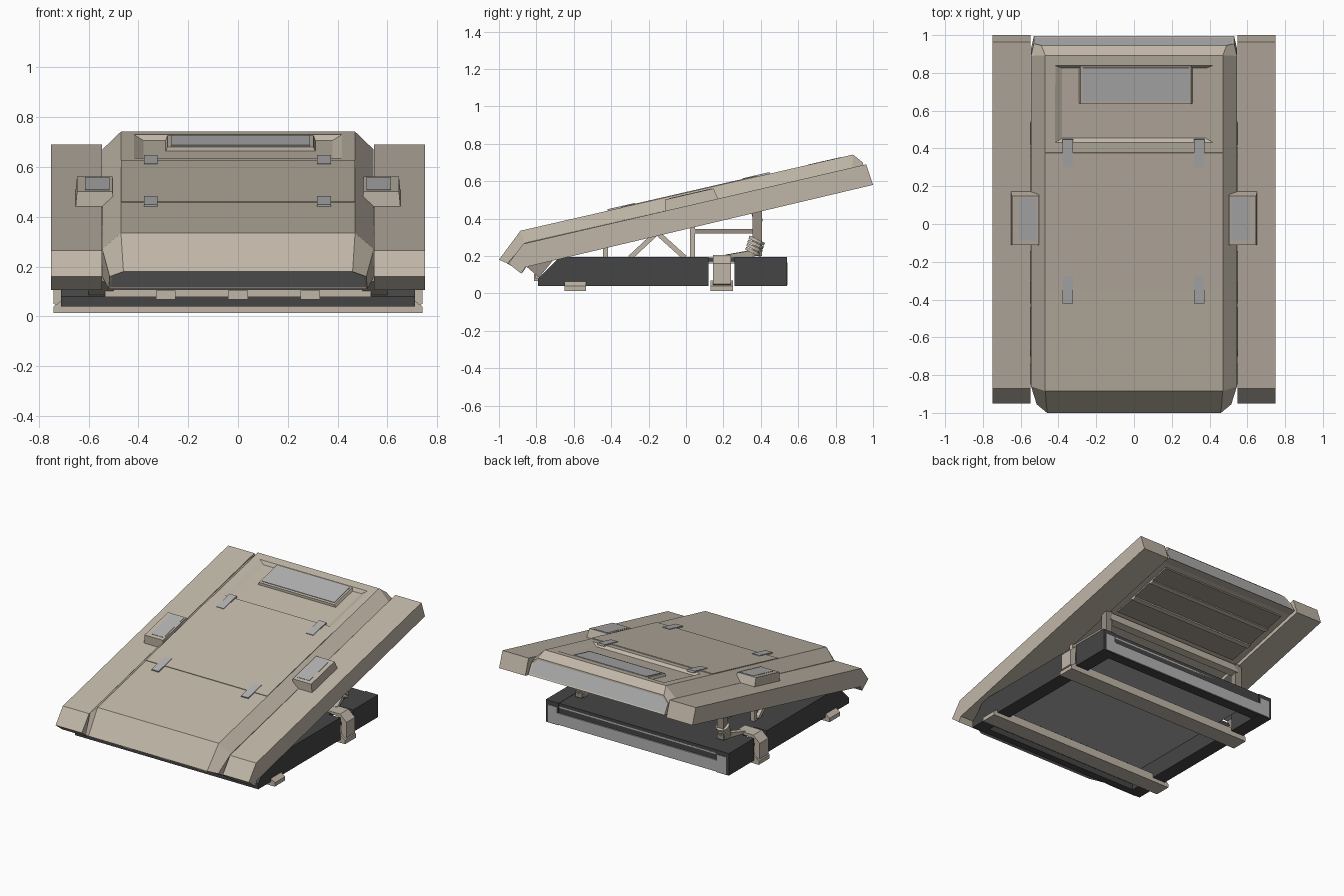
import bpy, bmesh, math
from mathutils import Vector, Matrix

if "Cube" in bpy.data.objects:
    bpy.data.objects.remove(bpy.data.objects["Cube"])

def mat(name, c):
    m = bpy.data.materials.new(name)
    m.diffuse_color = (*c, 1)
    m.use_nodes = True
    m.node_tree.nodes["Principled BSDF"].inputs["Base Color"].default_value = m.diffuse_color
    return m

BEIGE = mat("beige", (0.53, 0.47, 0.39))
DARK = mat("dark_grey", (0.06, 0.06, 0.06))
LIGHT = mat("light_grey", (0.45, 0.45, 0.45))
BROWN = mat("underside", (0.32, 0.28, 0.23))
TILT = math.atan(0.23)

def top(y):
    return 0.538 + 0.229 * y

def finish(name, bm, *mats):
    bmesh.ops.recalc_face_normals(bm, faces=bm.faces)
    me = bpy.data.meshes.new(name)
    bm.to_mesh(me)
    bm.free()
    for m in mats:
        me.materials.append(m)
    ob = bpy.data.objects.new(name, me)
    bpy.context.collection.objects.link(ob)
    return ob

def box(name, loc, size, m, tilt=0.0, taper=1.0):
    bm = bmesh.new()
    bmesh.ops.create_cube(bm, size=1)
    for v in bm.verts:
        k = taper if v.co.z > 0 else 1
        v.co = Vector((v.co.x * size[0] * k, v.co.y * size[1] * k, v.co.z * size[2]))
    bm.transform(Matrix.Translation(loc) @ Matrix.Rotation(tilt, 4, 'X'))
    return finish(name, bm, m)

def prism(name, pts, a, b, m, axis='x'):
    """Extrude a (y,z) profile along x, or an (x,z) profile along y."""
    bm = bmesh.new()
    put = (lambda p, t: (t, p[0], p[1])) if axis == 'x' else (lambda p, t: (p[0], t, p[1]))
    r = [[bm.verts.new(put(p, t)) for p in pts] for t in (a, b)]
    bm.faces.new(r[0])
    bm.faces.new(r[1])
    n = len(pts)
    for i in range(n):
        j = (i + 1) % n
        bm.faces.new((r[0][i], r[0][j], r[1][j], r[1][i]))
    return finish(name, bm, m)

def strut(name, a, b, w, m):
    a, b = Vector(a), Vector(b)
    bm = bmesh.new()
    bmesh.ops.create_cube(bm, size=1)
    bmesh.ops.scale(bm, vec=(w, w, (b - a).length), verts=bm.verts)
    q = (b - a).to_track_quat('Z', 'Y').to_matrix().to_4x4()
    bm.transform(Matrix.Translation((a + b) / 2) @ q)
    return finish(name, bm, m)

# Tilted deck body: lofted stations of top edge, shoulder, lower edge
stations = [
    [(.46, -1.0, .18), (.515, -.955, .16), (.52, -.875, .11)],
    [(.47, -.885, .335), (.545, -.86, .27), (.545, -.84, .16)],
    [(.47, .893, .742), (.545, .89, .67), (.545, .93, .59)],
    [(.49, .945, .70), (.53, .955, .66), (.53, .995, .59)]]
bm = bmesh.new()
rings = [[bm.verts.new(p) for p in s] + [bm.verts.new((-x, y, z)) for x, y, z in reversed(s)]
         for s in stations]
for r, q in zip(rings, rings[1:]):
    for i in range(6):
        j = (i + 1) % 6
        bm.faces.new((r[i], r[j], q[j], q[i]))
caps = [bm.faces.new(rings[0]), bm.faces.new(rings[-1])]
bmesh.ops.recalc_face_normals(bm, faces=bm.faces)
bmesh.ops.inset_individual(bm, faces=caps, thickness=0.012, depth=-0.004)
for f in caps:
    f.material_index = 1
body = finish("deck_body", bm, BEIGE, LIGHT)

# Shallow sloped recess in the rear of the deck
cut = box("recess_cutter", (0, .635, top(.635)), (.76, .38, .04), BEIGE, TILT, 1.2)
cut.hide_render = True
cut.hide_viewport = True
mod = body.modifiers.new("recess", 'BOOLEAN')
mod.operation = 'DIFFERENCE'
mod.object = cut
mod.solver = 'EXACT'

# Middle deck plate, window frame and window
box("middle_plate", (0, .015, top(.015)), (.94, .745, .008), BEIGE, TILT)
box("window_frame", (.01, .74, top(.74) - .016), (.61, .215, .026), BEIGE, TILT, .96)
box("window", (.01, .74, top(.74) - .002), (.56, .18, .006), LIGHT, TILT)

# Underside panel and ribs
def low(y):
    return .359 + .243 * y
box("underside_panel", (0, .66, low(.66) - .002), (.98, .50, .012), BROWN, TILT)
for y in (.58, .76):
    box("underside_rib", (0, y, low(y) - .010), (.98, .03, .018), BEIGE, TILT)
box("underside_cross_beam", (0, .38, .41), (1.08, .05, .06), BEIGE, TILT)

# Base frame: shell with split side beams
front_beam = [(-.79, .04), (-.79, .08), (-.675, .195), (.12, .195), (.12, .04)]
box("base_top", (0, -.06, .182), (1.24, 1.19, .022), DARK)
box("base_inner_panel", (0, -.06, .166), (1.22, 1.19, .01), LIGHT)
prism("base_front_wall", [(-.79, .04), (-.79, .08), (-.675, .193), (-.64, .193), (-.74, .08), (-.74, .04)],
      -.62, .62, DARK)
box("base_rear_wall", (0, .50, .118), (1.24, .07, .15), DARK)
prism("base_rear_panel", [(-.69, .045), (.69, .045), (.69, .165), (.62, .165), (.62, .125),
      (-.62, .125), (-.62, .165), (-.69, .165)], .53, .543, LIGHT, 'y')

# Front hinge strip with tabs
box("hinge_strip", (0, -.795, .092), (1.07, .02, .03), BEIGE)
for x in (-.29, 0, .29):
    box("hinge_tab", (x, -.80, .085), (.08, .025, .036), BEIGE)

# Cross bars under the base
for y, w in ((-.592, .115), (.19, .12)):
    prism("cross_bar", [(-.74, .013), (.74, .013), (.74, .04), (.70, .07), (-.70, .07), (-.74, .04)],
          y - w / 2, y + w / 2, BEIGE, 'y')

# Deck clips
for y in (-.345, .375):
    for x in (-.35, .345):
        box("deck_clip", (x, y, top(y) + .001), (.055, .15, .014), LIGHT, TILT)

# Mirrored side parts
for s in (-1, 1):
    # side rail with bent front end
    prism("side_rail", [(-.87, .265), (.963, .69), (1.0, .58), (-.86, .14), (-.88, .105), (-.95, .16)],
          s * .547, s * .75, BEIGE)
    # handle block with grey inset
    box("handle", (s * .575, .025, .499), (.155, .29, .066), BEIGE, TILT, .92)
    box("handle_inset", (s * .565, .025, .532), (.10, .23, .006), LIGHT, TILT)
    # base side beams
    prism("base_side_front", front_beam, s * .61, s * .71, DARK)
    prism("base_side_rear", [(.26, .04), (.26, .195), (.54, .195), (.54, .04)], s * .61, s * .71, DARK)
    # strap around the base side
    prism("side_strap", [(s * x, z) for x, z in
          ((.70, .03), (.74, .05), (.74, .16), (.69, .205), (.56, .205), (.56, .19), (.67, .185), (.70, .15))],
          .145, .24, BEIGE, 'y')
    # front truss
    X = s * .55
    strut("front_post", (X, -.43, .19), (X, -.43, .27), .025, BEIGE)
    strut("truss_brace_front", (X, -.30, .19), (X, -.155, .325), .026, BEIGE)
    strut("truss_brace_rear", (X, -.155, .325), (X, -.005, .19), .026, BEIGE)
    strut("middle_post", (X, .035, .19), (X, .035, .37), .028, BEIGE)
    # rear lift post, link bar and arm
    strut("link_bar", (X, .04, .332), (X, .38, .332), .022, BROWN)
    strut("rear_post", (X, .38, .20), (X, .38, .45), .05, BROWN)
    strut("spring_arm", (s * .60, .22, .19), (X, .36, .215), .035, BEIGE)
    # spring coils
    for i in range(4):
        bm = bmesh.new()
        bmesh.ops.create_cone(bm, cap_ends=True, segments=12, radius1=.045, radius2=.045, depth=.017)
        bm.transform(Matrix.Translation((X, .36 + .006 * i, .222 + .02 * i))
                     @ Matrix.Rotation(-.45, 4, 'X'))
        finish("spring_coil", bm, BEIGE)
    # front pivot bracket
    prism("front_pivot", [(-.85, .14), (-.74, .20), (-.70, .19), (-.785, .085)], s * .50, s * .60, BROWN)
